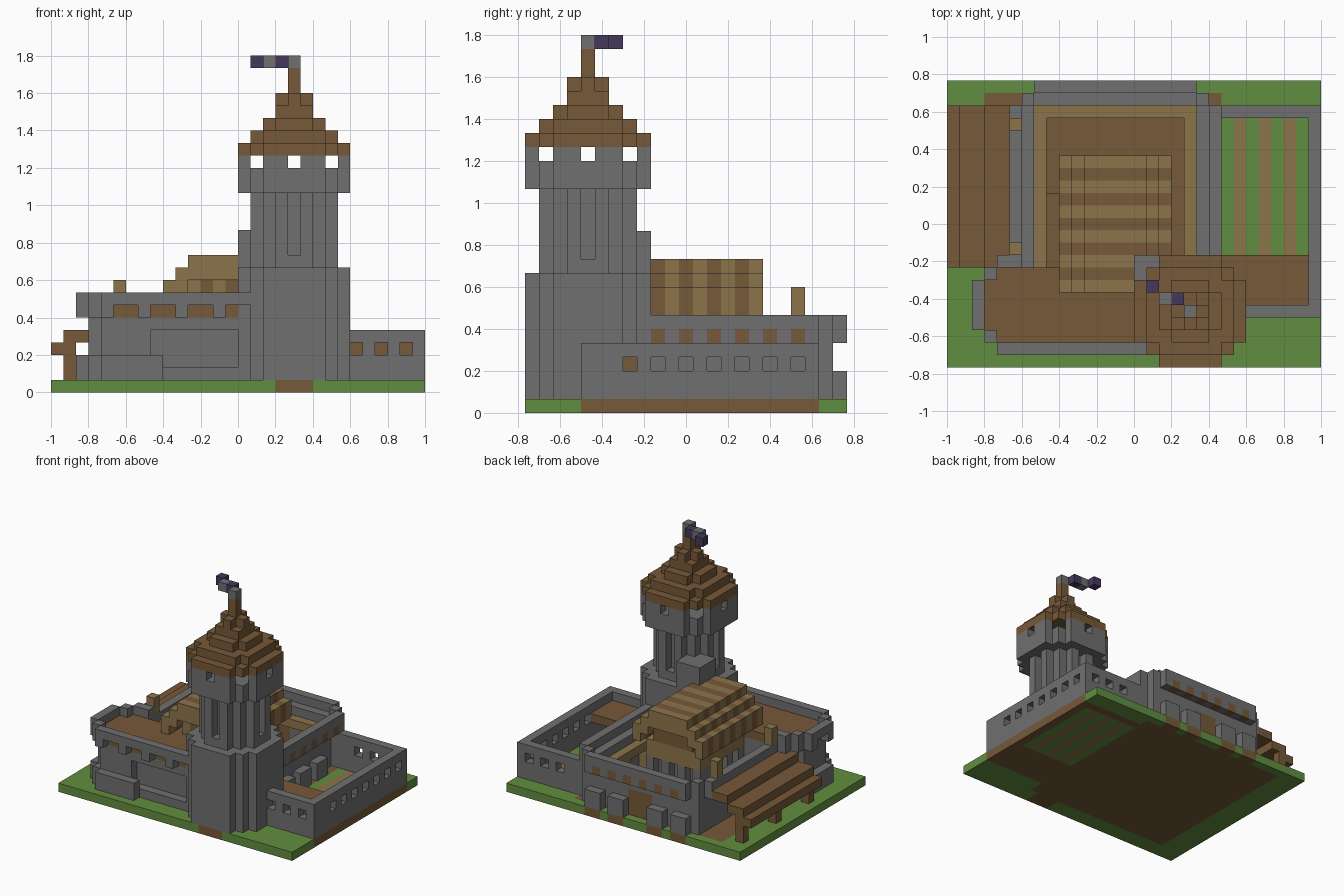
import bpy
import bmesh
from mathutils import Vector

default = bpy.data.objects.get("Cube")
if default:
    bpy.data.objects.remove(default)

UNIT = 1 / 15                      # edge of one building block
ORIGIN = Vector((15, 11.5, 0))     # block coordinates of the model centre
STONE, GRASS, WOOD, STRAW, CLOTH = range(5)
PALETTE = [
    ("grey stone", (0.16, 0.16, 0.16)),
    ("green grass", (0.12, 0.27, 0.05)),
    ("brown wood", (0.18, 0.10, 0.04)),
    ("tan timber", (0.26, 0.175, 0.07)),
    ("purple cloth", (0.06, 0.04, 0.11)),
]
blocks = {}


def make_material(name, rgb):
    mat = bpy.data.materials.new(name)
    mat.use_nodes = True
    mat.diffuse_color = (*rgb, 1)
    shader = next(n for n in mat.node_tree.nodes if n.type == 'BSDF_PRINCIPLED')
    shader.inputs["Base Color"].default_value = (*rgb, 1)
    return mat


def box(part, colour, xs, ys, zs):
    """Fill a half-open range of blocks; part None carves it away."""
    for x in range(*xs):
        for y in range(*ys):
            for z in range(*zs):
                if part is None:
                    blocks.pop((x, y, z), None)
                else:
                    blocks[x, y, z] = (part, colour)


def carve(xs, ys, zs):
    box(None, None, xs, ys, zs)


def octagon(part, colour, radius, reach, zs):
    """Chamfered square layers around the tower axis."""
    for dx in range(-radius, radius + 1):
        for dy in range(-radius, radius + 1):
            if abs(dx) + abs(dy) <= reach:
                x, y = 19 + dx, 4 + dy
                box(part, colour, (x, x + 1), (y, y + 1), zs)


# Ground slab with bare earth below the buildings and the planted yard
box("ground", GRASS, (0, 30), (0, 23), (0, 1))
box("ground", WOOD, (3, 22), (2, 22), (0, 1))
box("ground", WOOD, (18, 21), (0, 2), (0, 1))
box("ground", WOOD, (22, 30), (4, 21), (0, 1))
box("ground", GRASS, (22, 29), (9, 20), (0, 1))
for x in (23, 25, 27):
    box("ground", STRAW, (x, x + 1), (9, 20), (0, 1))

# Yard walls with small windows
box("yard_wall", STONE, (22, 30), (4, 5), (1, 5))
box("yard_wall", STONE, (29, 30), (4, 21), (1, 5))
box("yard_wall", STONE, (21, 30), (20, 21), (1, 5))
for y in range(7, 20, 2):
    carve((29, 30), (y, y + 1), (3, 4))
for x in (24, 26, 28):
    for y in (4, 20):
        carve((x, x + 1), (y, y + 1), (3, 4))
box("yard_shed_roof", WOOD, (22, 29), (5, 9), (3, 4))

# Curtain wall around the courtyard with an overhanging parapet
box("curtain_wall", STONE, (6, 7), (8, 22), (1, 6))
box("curtain_wall", STONE, (20, 21), (8, 22), (1, 6))
box("curtain_wall", STONE, (6, 21), (21, 22), (1, 6))
box("parapet", STONE, (5, 6), (8, 21), (5, 7))
box("parapet", STONE, (21, 22), (8, 21), (5, 7))
box("parapet", STONE, (7, 20), (22, 23), (5, 7))
for x in (6, 20):
    box("parapet", STONE, (x, x + 1), (21, 22), (5, 7))
for y in range(9, 20, 2):
    for x in (5, 21):
        box("parapet", WOOD, (x, x + 1), (y, y + 1), (5, 6))
for x in range(8, 20, 2):
    box("parapet", WOOD, (x, x + 1), (22, 23), (5, 6))

# Toothed footing along the walls, and the rear gate
for x in (7, 10, 15, 18):
    box("footing", STONE, (x, x + 2), (22, 23), (1, 3))
    box("ground", WOOD, (x, x + 2), (22, 23), (0, 1))
for y in (10, 13, 16):
    box("footing", STONE, (21, 22), (y, y + 2), (1, 3))
box("rear_gate", WOOD, (12, 15), (21, 22), (1, 4))

# Timber gallery inside the curtain wall
box("gallery", STRAW, (7, 8), (8, 21), (4, 5))
box("gallery", STRAW, (19, 20), (8, 21), (4, 5))
box("gallery", STRAW, (7, 20), (20, 21), (4, 5))
for x in (7, 19):
    for y in range(8, 21, 4):
        box("gallery_post", STRAW, (x, x + 1), (y, y + 1), (1, 4))
for y in (9, 19):
    box("lookout_post", STRAW, (5, 6), (y, y + 1), (7, 9))
box("courtyard_stairs", WOOD, (8, 9), (8, 14), (1, 3))

# Front wing: body, deck, parapet, recessed panel and plinth
box("front_wing", STONE, (4, 18), (2, 8), (1, 6))
box("front_wing", STONE, (3, 4), (3, 7), (1, 6))
box("front_deck", WOOD, (4, 18), (2, 8), (6, 7))
box("front_deck", WOOD, (3, 4), (3, 7), (6, 7))
box("front_parapet", STONE, (4, 18), (1, 2), (6, 8))
box("front_parapet", STONE, (2, 3), (3, 7), (6, 8))
box("front_parapet", STONE, (4, 6), (8, 9), (6, 8))
for y in (2, 7):
    box("front_parapet", STONE, (3, 4), (y, y + 1), (6, 8))
for x in range(5, 15, 3):
    carve((x, x + 2), (1, 2), (6, 7))
carve((2, 3), (4, 6), (6, 7))
carve((8, 16), (2, 3), (2, 5))
box("front_plinth", STONE, (4, 9), (1, 2), (1, 3))
box("front_plinth", STONE, (2, 3), (3, 7), (1, 3))
box("front_plinth", STONE, (3, 4), (2, 3), (1, 3))

# Lean-to on the side with a stepped plank roof
for step, (x0, x1) in enumerate([(0, 1), (1, 3), (3, 5)]):
    box("lean_to_roof", WOOD, (x0, x1), (8, 21), (3 + step, 4 + step))
for y in (8, 14, 20):
    box("lean_to_post", WOOD, (1, 2), (y, y + 1), (1, 4))

# Hall: pillared stone walls, timber band, striped stepped roof
box("hall_wall", STONE, (10, 17), (8, 16), (1, 5))
for x in range(11, 16, 2):
    carve((x, x + 1), (15, 16), (2, 5))
for y in range(9, 15, 2):
    for x in (10, 16):
        carve((x, x + 1), (y, y + 1), (2, 5))
box("hall_band", STRAW, (10, 17), (8, 16), (5, 7))
box("hall_gable", WOOD, (11, 16), (7, 16), (7, 10))
for y in range(6, 17):
    colour = WOOD if y % 2 else STRAW
    for x in range(9, 18):
        rise = min(2, 4 - abs(x - 13))
        box("hall_roof", colour, (x, x + 1), (y, y + 1), (7 + rise, 9 + rise))
for x in (11, 13, 15):
    box("hall_gable", STRAW, (x, x + 1), (7, 8), (7, 9))

# Great tower: base, stair turret, slit shaft, lookout room
box("stair_turret", STONE, (15, 18), (6, 9), (1, 13))
octagon("tower_base", STONE, 4, 6, (1, 10))
octagon("tower_shaft", STONE, 3, 4, (10, 16))
for x, y in ((19, 1), (19, 7), (16, 4), (22, 4)):
    carve((x, x + 1), (y, y + 1), (11, 16))
octagon("tower_lookout", STONE, 4, 6, (16, 19))
octagon(None, None, 3, 5, (18, 19))
for dx in (-3, 3):
    for dy in (-3, 3):
        carve((19 + dx, 20 + dx), (4 + dy, 5 + dy), (18, 19))
for x, y in ((19, 0), (19, 8), (15, 4), (23, 4)):
    carve((x, x + 1), (y, y + 1), (18, 19))

# Stepped tower roof, pole and flag
for radius, reach, low, high in ((4, 6, 19, 20), (3, 5, 20, 21), (2, 3, 21, 22),
                                 (1, 2, 22, 23), (1, 1, 23, 24), (0, 0, 24, 26)):
    octagon("tower_roof", WOOD, radius, reach, (low, high))
for x, y, colour in ((19, 4, STONE), (18, 5, CLOTH), (17, 5, STONE), (16, 6, CLOTH)):
    box("flag", colour, (x, x + 1), (y, y + 1), (26, 27))

# Skin every part with its exposed block faces
materials = [make_material(*entry) for entry in PALETTE]
meshes = {}
for cell, (part, colour) in blocks.items():
    bm = meshes.setdefault(part, bmesh.new()) if part not in meshes else meshes[part]
    centre = Vector(cell) + Vector((0.5, 0.5, 0.5)) - ORIGIN
    for axis in range(3):
        for sign in (-1, 1):
            normal = Vector((0, 0, 0))
            normal[axis] = sign
            if tuple(int(c + n) for c, n in zip(cell, normal)) in blocks:
                continue
            u = Vector((0, 0, 0))
            u[(axis + 1) % 3] = 1
            v = normal.cross(u)
            corners = [normal + u + v, normal - u + v, normal - u - v, normal + u - v]
            face = bm.faces.new([bm.verts.new((centre + c / 2) * UNIT) for c in corners])
            face.normal_update()
            if face.normal.dot(normal) < 0:
                face.normal_flip()
            face.material_index = colour
for part, bm in meshes.items():
    bmesh.ops.remove_doubles(bm, verts=bm.verts, dist=UNIT / 100)
    mesh = bpy.data.meshes.new(part)
    bm.to_mesh(mesh)
    bm.free()
    for mat in materials:
        mesh.materials.append(mat)
    bpy.context.collection.objects.link(bpy.data.objects.new(part, mesh))
